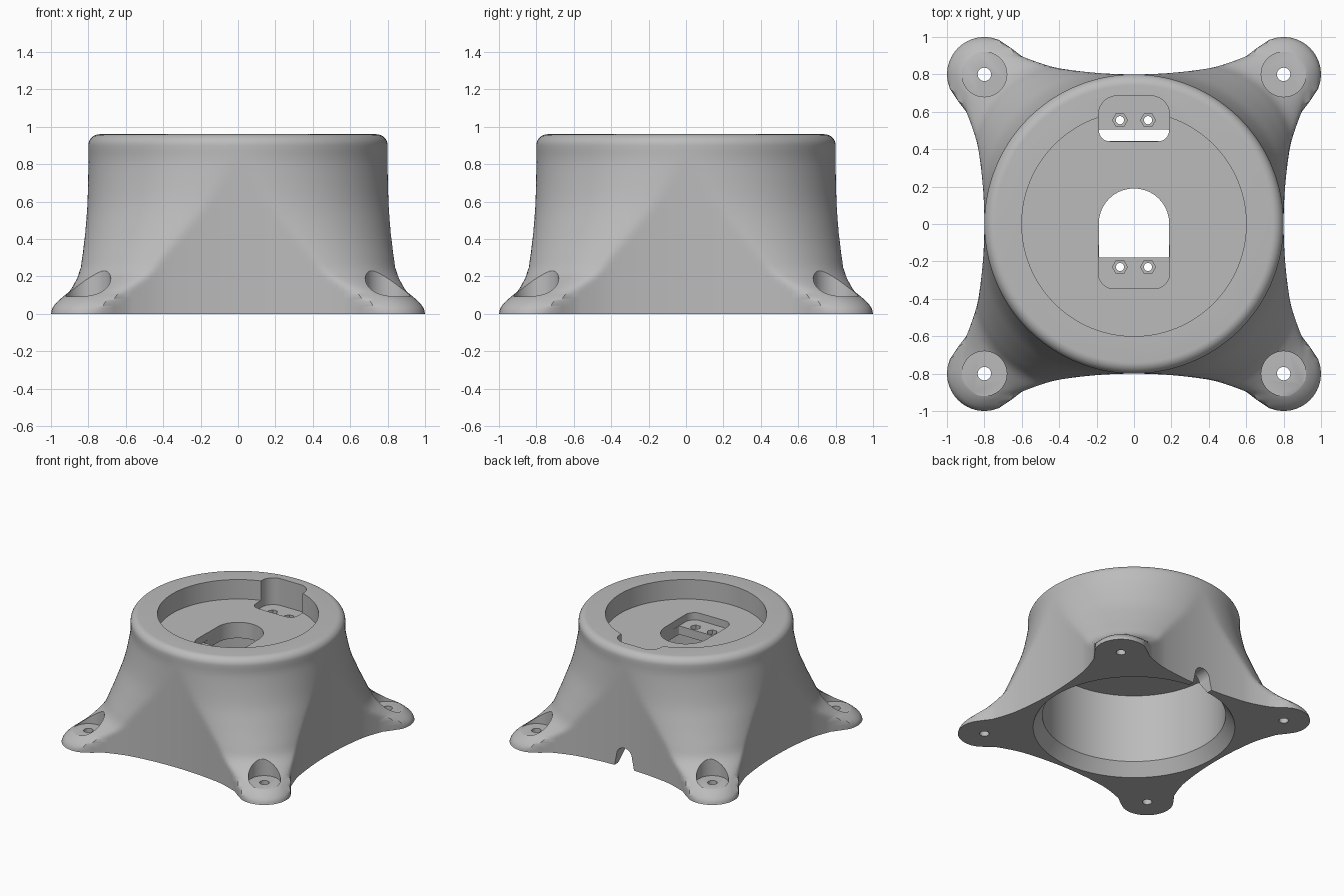
import bpy, bmesh, math
from mathutils import Vector

cube = bpy.data.objects.get("Cube")
if cube:
    bpy.data.objects.remove(cube, do_unlink=True)

grey = bpy.data.materials.new("light_grey_plastic")
grey.use_nodes = True
color = (0.5, 0.5, 0.5, 1)
grey.diffuse_color = color
grey.node_tree.nodes["Principled BSDF"].inputs["Base Color"].default_value = color

TOP, FLOOR, LEDGE, CEILING = 0.96, 0.80, 0.74, 0.67
FOOT, FOOT_R = 0.8, 0.2
SEGMENTS = 288

# Outer profile: height, half width of the section, reach along the diagonal
PROFILE = [
    (0.00, 1.000, 1.331), (0.03, 0.992, 1.320), (0.06, 0.970, 1.293),
    (0.09, 0.937, 1.250), (0.12, 0.902, 1.180), (0.16, 0.877, 1.100),
    (0.225, 0.855, 1.015), (0.32, 0.838, 0.965), (0.45, 0.821, 0.905),
    (0.60, 0.808, 0.846), (0.80, 0.800, 0.803), (0.90, 0.800, 0.800),
]


def smooth_rows(points, steps=4):
    """Catmull-Rom spline through the points."""
    pts = [Vector(p) for p in points]
    pts = [2 * pts[0] - pts[1]] + pts + [2 * pts[-1] - pts[-2]]
    rows = []
    for a, b, c, d in zip(pts, pts[1:], pts[2:], pts[3:]):
        for i in range(steps):
            t = i / steps
            rows.append(0.5 * (2 * b + (c - a) * t + (2 * a - 5 * b + 4 * c - d) * t**2
                               + (3 * b - a - 3 * c + d) * t**3))
    return rows + [pts[-2]]


def footprint(a):
    """Concave side curve joined to a round foot, for an angle of 0 to 45 degrees."""
    c, s = math.cos(a), math.sin(a)
    if s < 1e-4:
        return FOOT
    side = (c - math.sqrt(c * c - 0.64 * s * s)) / (0.4 * s * s)
    blend = min(max((math.degrees(a) - 25) / 10, 0), 1)
    side += 0.045 * blend**2
    d, phi = FOOT * math.sqrt(2), math.pi / 4 - a
    gap = FOOT_R**2 - (d * math.sin(phi))**2
    return max(side, d * math.cos(phi) + math.sqrt(gap)) if gap > 0 else side


def rounded_square(a, half, reach):
    c = max((reach - half) / (math.sqrt(2) - 1), 0)
    r = half / math.cos(a)
    if r * math.sin(a) <= c:
        return r
    d, phi = c * math.sqrt(2), math.pi / 4 - a
    return d * math.cos(phi) + math.sqrt(max((half - c)**2 - (d * math.sin(phi))**2, 0))


def make_object(name, bm):
    mesh = bpy.data.meshes.new(name)
    bm.to_mesh(mesh)
    bm.free()
    mesh.materials.append(grey)
    obj = bpy.data.objects.new(name, mesh)
    bpy.context.scene.collection.objects.link(obj)
    return obj


def loft(bm, rings):
    """Closed solid through rings of equal point count, facing outward."""
    loops = [[bm.verts.new(p) for p in ring] for ring in rings]
    for low, high in zip(loops, loops[1:]):
        for i in range(len(low)):
            j = (i + 1) % len(low)
            bm.faces.new((low[i], low[j], high[j], high[i]))
    bm.faces.new(loops[0][::-1])
    bm.faces.new(loops[-1])


# Body: flared four-footed shell with a rounded top edge
rows = [tuple(r) for r in smooth_rows(PROFILE)]
for i in range(1, 9):
    t = i / 8 * math.pi / 2
    r = FOOT - 0.06 * (1 - math.cos(t))
    rows.append((TOP - 0.06 + 0.06 * math.sin(t), r, r))
rings = []
for z, half, reach in rows:
    ring = []
    for i in range(SEGMENTS):
        angle = math.tau * i / SEGMENTS
        a = angle % (math.pi / 2)
        a = min(a, math.pi / 2 - a)
        r = min(footprint(a), rounded_square(a, half, reach))
        ring.append((r * math.cos(angle), r * math.sin(angle), z))
    rings.append(ring)
bm = bmesh.new()
loft(bm, rings)
body = make_object("mount_body", bm)


def circle(x, y, r, n=48):
    return [(x + r * math.cos(math.tau * i / n), y + r * math.sin(math.tau * i / n))
            for i in range(n)]


def rounded_box(half, y0, y1, r_low, r_high, n=10):
    """Outline with separate corner radii at its low and high y ends."""
    corners = [(half - r_high, y1 - r_high, r_high, 0), (r_high - half, y1 - r_high, r_high, 1),
               (r_low - half, y0 + r_low, r_low, 2), (half - r_low, y0 + r_low, r_low, 3)]
    return [(x + r * math.cos(math.pi / 2 * (q + i / n)), y + r * math.sin(math.pi / 2 * (q + i / n)))
            for x, y, r, q in corners for i in range(n + 1)]


def volume(mesh):
    bm = bmesh.new()
    bm.from_mesh(mesh)
    v = abs(bm.calc_volume())
    bm.free()
    return v


def cut_mesh(bm):
    """Subtract a solid, with the first solver that gives a sound result."""
    cutter = make_object("cutter", bm)
    cutter.hide_render = True
    before = volume(body.data)
    mod = body.modifiers.new("cut", "BOOLEAN")
    mod.operation = "DIFFERENCE"
    mod.object = cutter
    result = None
    for solver in ("EXACT", "MANIFOLD", "FLOAT"):
        mod.solver = solver
        bpy.context.view_layer.update()
        graph = bpy.context.evaluated_depsgraph_get()
        mesh = bpy.data.meshes.new_from_object(body.evaluated_get(graph))
        if before * 0.3 < volume(mesh) < before - 1e-6:
            result = mesh
            break
        bpy.data.meshes.remove(mesh)
    body.modifiers.remove(mod)
    bpy.data.objects.remove(cutter, do_unlink=True)
    if result:
        body.data = result


def cut(*prisms):
    """Subtract separate prisms, each given as (outline, bottom, top)."""
    bm = bmesh.new()
    for outline, z0, z1 in prisms:
        loft(bm, [[(x, y, z) for x, y in outline] for z in (z0, z1)])
    cut_mesh(bm)


# Hollow underside with a sloping lip
bm = bmesh.new()
lip = [(0.795, -0.05), (0.69, 0.10), (0.69, CEILING)]
loft(bm, [[(x, y, z) for x, y in circle(0, 0, r, 96)] for r, z in lip])
cut_mesh(bm)

# Round recess in the top
cut((circle(0, 0, 0.6, 128), FLOOR, 1.1))

# Stepped pockets, then their through openings
cut((rounded_box(0.19, 0.44, 0.685, 0.08, 0.1), LEDGE, 1.2),
    (rounded_box(0.19, -0.345, -0.10, 0.08, 0.02), LEDGE, 1.2))
cut((rounded_box(0.187, 0.443, 0.505, 0.055, 0.005), 0.5, 1.3),
    (rounded_box(0.188, -0.18, 0.19, 0.01, 0.187), 0.5, 1.3))

# Hexagonal nut seats and their bolt holes
seats = [(x, y) for x in (-0.075, 0.075) for y in (0.555, -0.23)]
cut(*[(circle(x, y, 0.04, 6), LEDGE - 0.035, 0.9) for x, y in seats])
cut(*[(circle(x, y, 0.022, 24), 0.5, 0.95) for x, y in seats])

# Foot counterbores and screw holes
feet = [(x, y) for x in (-FOOT, FOOT) for y in (-FOOT, FOOT)]
cut(*[(circle(x, y, 0.12), 0.092, 0.7) for x, y in feet])
cut(*[(circle(x, y, 0.036, 24), -0.1, 0.6) for x, y in feet])

# Arched cable notch at the bottom of the back
arch = [(0.07 * math.cos(math.pi * i / 16), 0.09 + 0.07 * math.sin(math.pi * i / 16))
        for i in range(17)] + [(-0.085, 0.02), (-0.10, -0.05), (0.10, -0.05), (0.085, 0.02)]
bm = bmesh.new()
loft(bm, [[(x, y, z) for x, z in arch] for y in (1.0, 0.6)])
cut_mesh(bm)

# Smooth shading with sharp creases
bpy.ops.object.select_all(action="DESELECT")
body.select_set(True)
bpy.context.view_layer.objects.active = body
bpy.ops.object.shade_smooth_by_angle(angle=math.radians(30))
